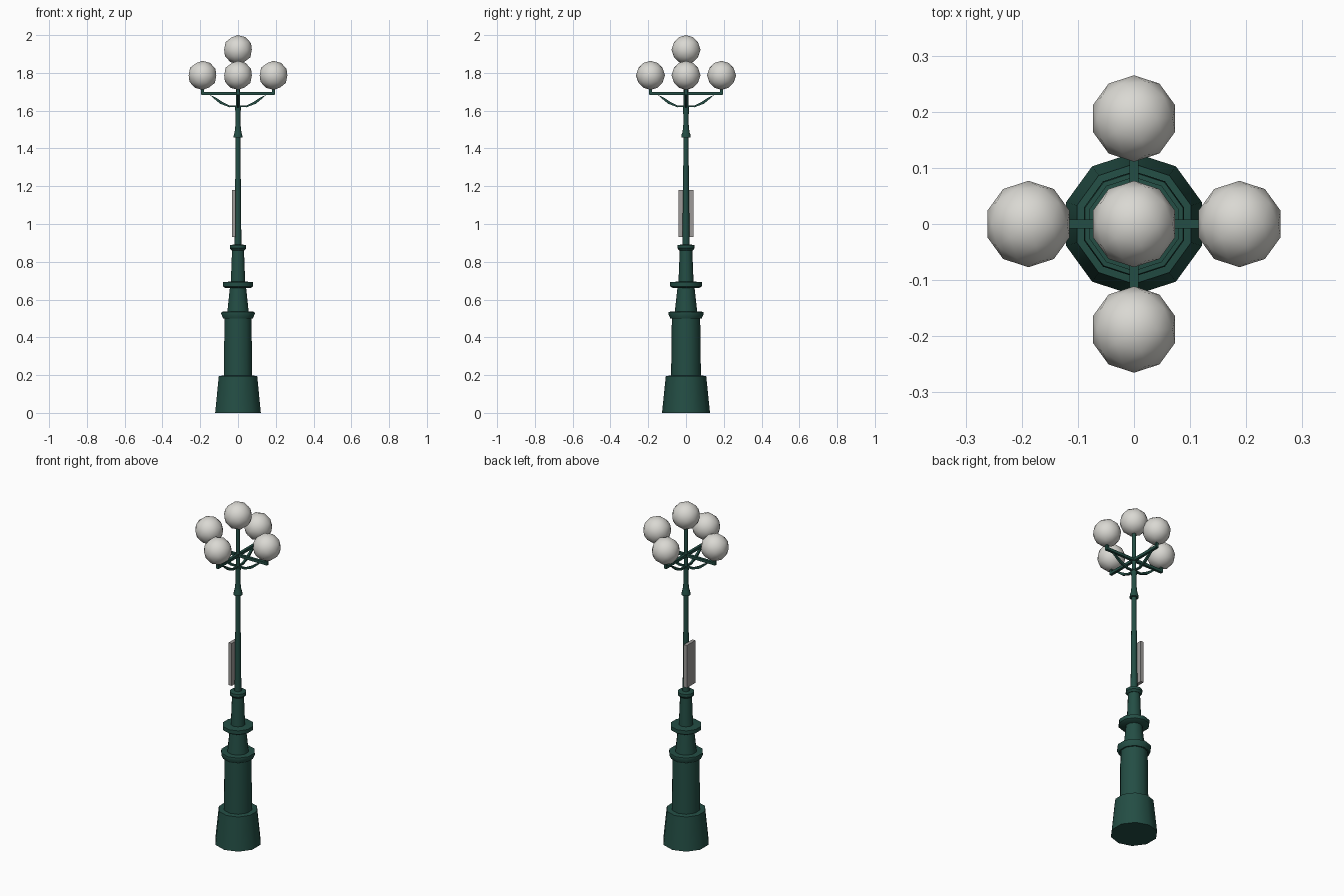
import bpy, bmesh, math
from mathutils import Matrix, Vector

cube = bpy.data.objects.get("Cube")
if cube:
    bpy.data.objects.remove(cube, do_unlink=True)


def material(name, rgb):
    m = bpy.data.materials.new(name)
    m.use_nodes = True
    m.diffuse_color = (*rgb, 1)
    m.node_tree.nodes["Principled BSDF"].inputs["Base Color"].default_value = (*rgb, 1)
    return m


green = material("dark green paint", (0.017, 0.075, 0.058))
white = material("globe white", (0.70, 0.69, 0.65))
grey = material("panel grey", (0.34, 0.33, 0.32))


def finish(name, bm, mat, angle=None):
    bmesh.ops.recalc_face_normals(bm, faces=bm.faces)
    mesh = bpy.data.meshes.new(name)
    bm.to_mesh(mesh)
    bm.free()
    mesh.materials.append(mat)
    ob = bpy.data.objects.new(name, mesh)
    bpy.context.collection.objects.link(ob)
    if angle:
        bpy.ops.object.select_all(action='DESELECT')
        ob.select_set(True)
        bpy.context.view_layer.objects.active = ob
        bpy.ops.object.shade_smooth_by_angle(angle=math.radians(angle))
    return ob


def turned(name, profile, sides=10):
    """Closed lathe part from (radius, height) pairs, one corner facing the back."""
    bm = bmesh.new()
    rings = []
    for r, z in profile:
        angles = [math.pi / 2 + math.tau * i / sides for i in range(sides)]
        rings.append([bm.verts.new((r * math.cos(a), r * math.sin(a), z)) for a in angles])
    for low, high in zip(rings, rings[1:]):
        for i in range(sides):
            j = (i + 1) % sides
            bm.faces.new((low[i], low[j], high[j], high[i]))
    bm.faces.new(rings[0])
    bm.faces.new(rings[-1])
    return finish(name, bm, green, 40)


def box(bm, low, high):
    low, high = Vector(low), Vector(high)
    m = Matrix.Translation((low + high) / 2) @ Matrix.Diagonal((*(high - low), 1))
    return bmesh.ops.create_cube(bm, size=1, matrix=m)["verts"]


def globe(name, centre):
    bm = bmesh.new()
    bmesh.ops.create_icosphere(bm, subdivisions=2, radius=0.077,
                               matrix=Matrix.Translation(centre))
    finish(name, bm, white, 60)


# Pedestal and stepped column
turned("base", [(0.127, 0), (0.107, 0.195), (0.078, 0.198)])
turned("lower_column", [(0.079, 0.19), (0.075, 0.50)])
turned("lower_collar", [(0.083, 0.50), (0.094, 0.525), (0.092, 0.535), (0.06, 0.537)])
turned("middle_column", [(0.060, 0.53), (0.045, 0.665)])
turned("middle_collar", [(0.072, 0.662), (0.084, 0.67), (0.084, 0.692), (0.045, 0.695)])
turned("upper_column", [(0.040, 0.69), (0.033, 0.87)])
turned("upper_collar", [(0.036, 0.86), (0.046, 0.872), (0.045, 0.888), (0.02, 0.892)])

# Slim pole with its flared sleeve
turned("pole", [(0.019, 0.885), (0.013, 1.46)])
turned("pole_sleeve", [(0.025, 1.458), (0.023, 1.475), (0.019, 1.485), (0.017, 1.50),
                       (0.013, 1.54), (0.016, 1.62)])
turned("top_stem", [(0.012, 1.61), (0.012, 1.86)])

# Four arms, each with a leaf-shaped bracket and a globe
leaf = [(0.008, 1.62), (0.045, 1.618), (0.095, 1.637), (0.125, 1.662), (0.150, 1.684),
        (0.115, 1.668), (0.085, 1.648), (0.045, 1.628), (0.008, 1.628)]
for k, side in enumerate(("left", "back", "right", "front")):
    turn = Matrix.Rotation(k * math.pi / 2, 4, 'Z')
    bm = bmesh.new()
    box(bm, (0, -0.008, 1.682), (0.194, 0.008, 1.698))
    box(bm, (0.181, -0.007, 1.685), (0.195, 0.007, 1.725))
    bm.transform(turn)
    finish(side + "_arm", bm, green)

    bm = bmesh.new()
    face = bm.faces.new([bm.verts.new((x, -0.006, z)) for x, z in leaf])
    extruded = bmesh.ops.extrude_face_region(bm, geom=[face])["geom"]
    bmesh.ops.translate(bm, vec=(0, 0.012, 0),
                        verts=[g for g in extruded if isinstance(g, bmesh.types.BMVert)])
    bm.transform(turn)
    finish(side + "_bracket", bm, green)

    globe(side + "_globe", turn @ Vector((0.188, 0, 1.787)))
globe("top_globe", (0, 0, 1.923))

# Panel hung on the right side of the pole
bm = bmesh.new()
box(bm, (-0.033, -0.04, 0.93), (-0.013, 0.04, 1.18))
finish("side_panel", bm, grey)
